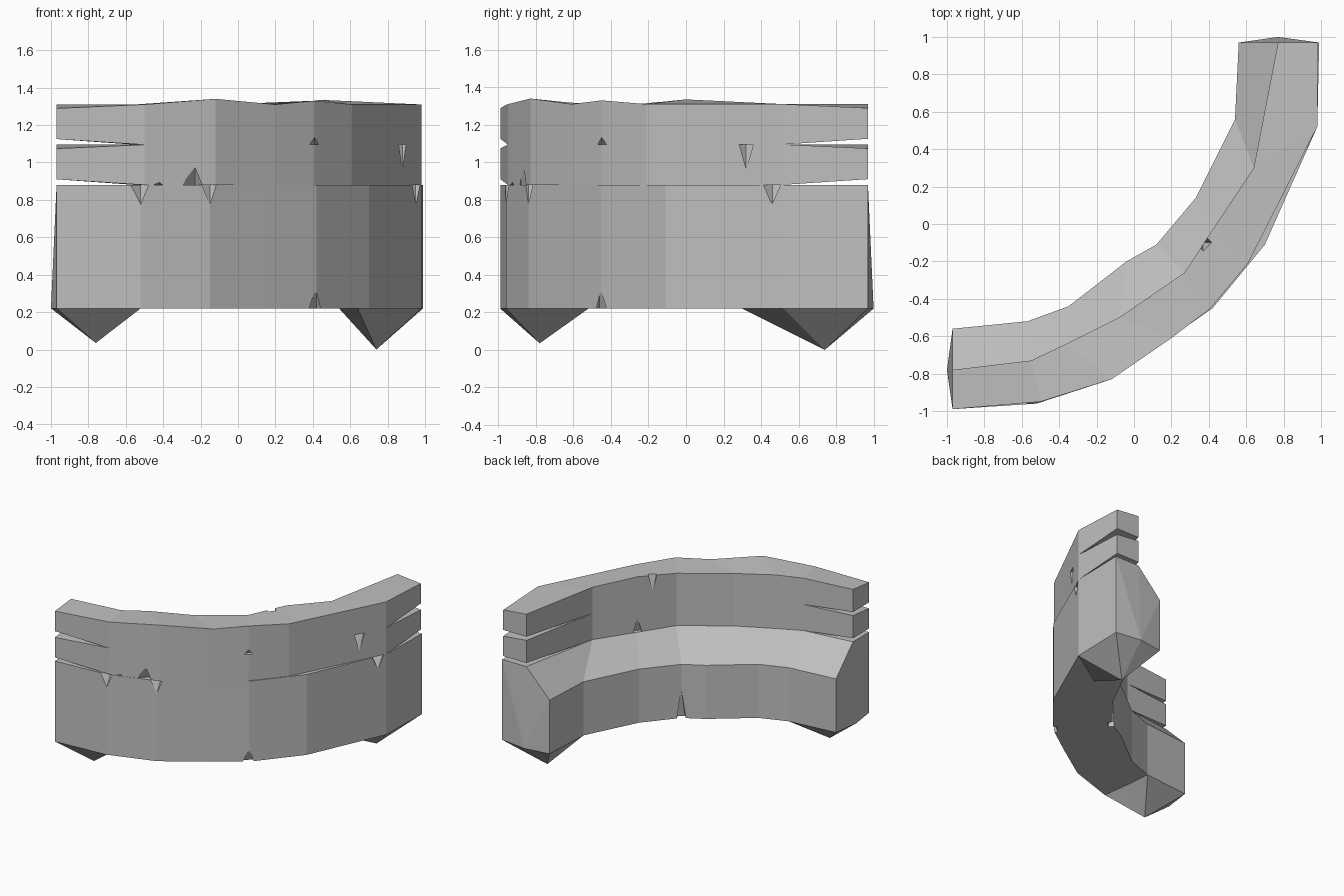
import bpy, bmesh
from mathutils import Matrix, Vector

cube = bpy.data.objects.get("Cube")
if cube:
    bpy.data.objects.remove(cube)

stone = bpy.data.materials.new("grey_stone")
stone.use_nodes = True
stone.diffuse_color = (0.53, 0.53, 0.53, 1)
stone.node_tree.nodes["Principled BSDF"].inputs["Base Color"].default_value = (0.53, 0.53, 0.53, 1)

# Plan lines of the curved wall, from the right end to the left end
BASE_OUTER = [(-.97, -.99), (-.52, -.96), (-.15, -.84), (.15, -.64),
              (.42, -.45), (.70, -.11), (.98, .52), (.99, .97)]
COURSE_OUTER = [(-.97, -.99), (-.5, -.95), (-.12, -.83), (.2, -.61),
                (.41, -.45), (.61, -.21), (.98, .52), (.98, .97)]
RIDGE = [(-.97, -.78), (-.55, -.73), (-.36, -.64), (-.08, -.5),
         (.27, -.26), (.44, 0), (.64, .30), (.77, .97)]
BASE_INNER = [(-.97, -.56), (-.57, -.52), (-.35, -.44), (-.04, -.2),
              (.12, -.11), (.33, .14), (.54, .56), (.56, .97)]
LAST = len(RIDGE) - 1
FOOT, LEDGE, JOINT, TOP = .22, .88, 1.095, 1.31


def finish(name, bm):
    """Turn a bmesh into a flat-shaded stone object."""
    bmesh.ops.recalc_face_normals(bm, faces=bm.faces[:])
    mesh = bpy.data.meshes.new(name)
    bm.to_mesh(mesh)
    bm.free()
    mesh.materials.append(stone)
    obj = bpy.data.objects.new(name, mesh)
    bpy.context.scene.collection.objects.link(obj)
    return obj


def sweep(bm, sections, skip=lambda i, j: False):
    """Skin closed sections; the last point of each is the fan centre of the caps."""
    rings = [[bm.verts.new(p) for p in s] for s in sections]
    n = len(rings[0])
    for i in range(len(rings) - 1):
        for j in range(n):
            if not skip(i, j):
                k = (j + 1) % n
                bm.faces.new((rings[i][j], rings[i][k], rings[i + 1][k], rings[i + 1][j]))
    for ring in (rings[0], rings[-1]):
        for j in range(n - 2):
            bm.faces.new((ring[-1], ring[j], ring[j + 1]))
    return rings


def chip(obj, chips):
    """Cut pointed chips (x, y, z, radius, signed height) out of a stone."""
    bm = bmesh.new()
    for x, y, z, r, h in chips:
        made = bmesh.ops.create_cone(bm, cap_ends=True, segments=4,
                                     radius1=r, radius2=0, depth=abs(h))
        turn = Matrix.Rotation(3.14159 if h < 0 else 0, 4, 'X')
        place = Matrix.Translation((x, y, z + h * .45))
        bmesh.ops.transform(bm, matrix=place @ turn, verts=made["verts"])
    cutter = finish("chip_cutter", bm)
    cutter.hide_render = True
    mod = obj.modifiers.new("chips", 'BOOLEAN')
    mod.operation, mod.solver, mod.object = 'DIFFERENCE', 'EXACT', cutter
    bpy.context.view_layer.update()
    graph = bpy.context.evaluated_depsgraph_get()
    result = bpy.data.meshes.new_from_object(obj.evaluated_get(graph))
    obj.modifiers.clear()
    obj.data = result
    bpy.data.objects.remove(cutter)


# Base: thick wall with a sloped inner shoulder
sections = []
for i, (o, m, n) in enumerate(zip(BASE_OUTER, RIDGE, BASE_INNER)):
    mid = Vector(m)
    if i == 0:
        mid.x -= .03
    if i == LAST:
        mid.y += .03
    sections.append([(*n, FOOT), (*n, .66), (*m, LEDGE), (*o, LEDGE), (*o, FOOT), (*mid, FOOT)])
bm = bmesh.new()
ends = (0, LAST - 1)
rings = sweep(bm, sections, lambda i, j: i in ends and j >= 4)

# Pointed feet below both ends
for i, tip in zip(ends, [(-.76, -.78, .035), (.74, .74, 0)]):
    a, b = rings[i], rings[i + 1]
    loop = [a[4], a[5], a[0], b[0], b[5], b[4]]
    point = bm.verts.new(tip)
    for j, v in enumerate(loop):
        bm.faces.new((v, loop[(j + 1) % len(loop)], point))
base = finish("wall_base", bm)
chip(base, [(-.52, -.96, LEDGE, .06, -.11), (-.15, -.84, LEDGE, .06, -.11),
            (.95, .46, LEDGE, .07, -.11), (.42, -.46, FOOT, .06, .11),
            (.12, -.11, FOOT, .05, .25)])


def course(name, low, high, bumps):
    """A thin stone course with worn corners at both ends."""
    parts = []
    for i, (o, m) in enumerate(zip(COURSE_OUTER, RIDGE)):
        worn = .03 if i in (0, LAST) else 0
        out_rise, in_rise = bumps.get(i, (0, 0))
        parts.append([(*m, low + worn), (*m, high + in_rise),
                      (*o, high + out_rise - worn * .7), (*o, low + worn)])
    mesh = bmesh.new()
    sweep(mesh, parts)
    return finish(name, mesh)


# Two upper courses
lower = course("lower_course", LEDGE, JOINT, {})
chip(lower, [(-.23, -.88, LEDGE, .07, .13), (.44, 0, LEDGE, .05, .12),
             (.88, .32, JOINT, .06, -.14), (-.42, -.95, LEDGE, .05, .03)])
upper = course("upper_course", JOINT, TOP, {2: (.03, .01), 4: (.02, 0), 5: (0, .025)})
chip(upper, [(.41, -.45, JOINT, .05, .04), (.37, -.1, TOP + .02, .05, -.14)])
